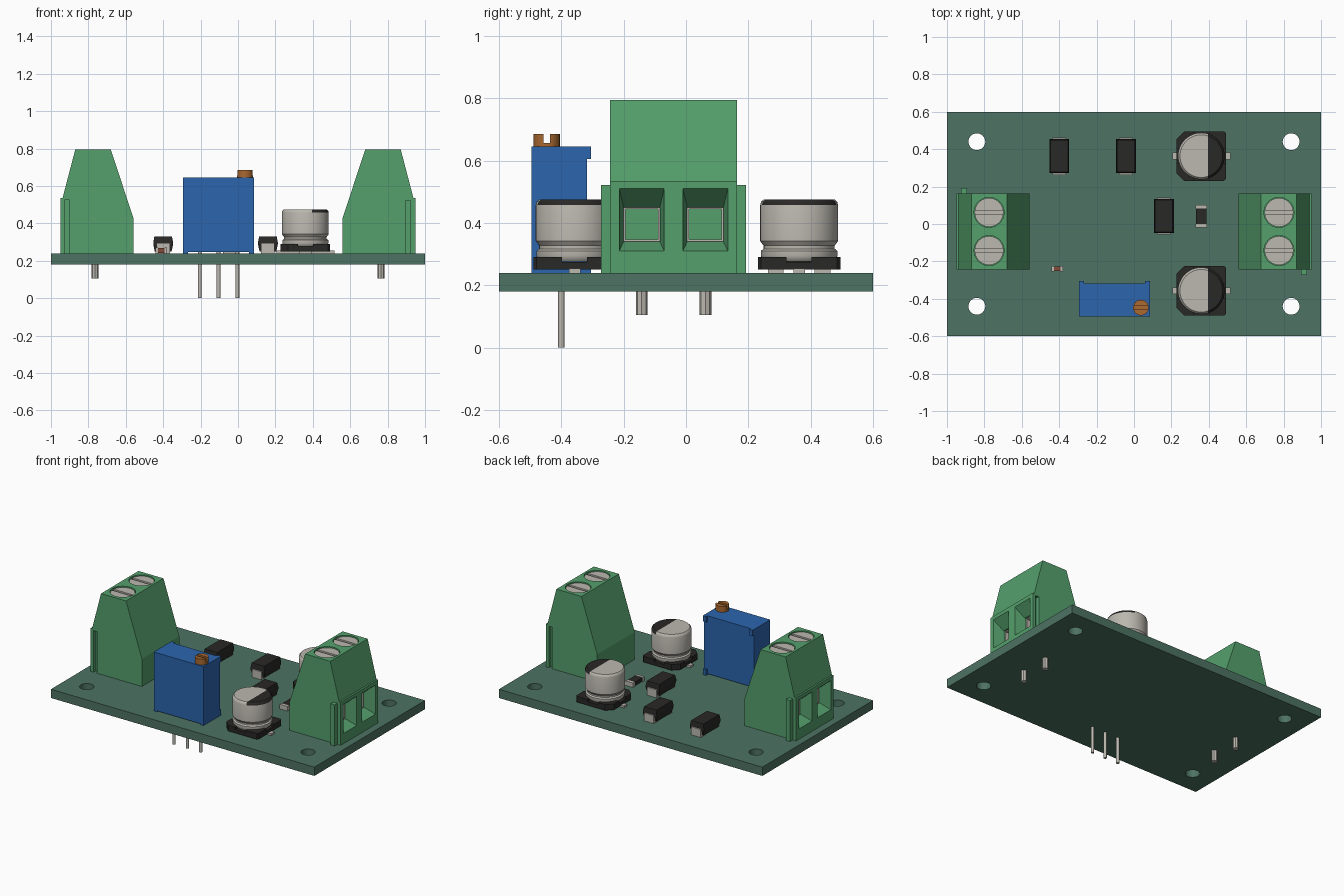
import bpy, bmesh, math
from mathutils import Vector

if "Cube" in bpy.data.objects:
    bpy.data.objects.remove(bpy.data.objects["Cube"])

def mat(name, r, g, b):
    m = bpy.data.materials.new(name)
    m.diffuse_color = (r, g, b, 1)
    m.use_nodes = True
    m.node_tree.nodes["Principled BSDF"].inputs["Base Color"].default_value = m.diffuse_color
    return m

BOARD = mat("board_green", 0.075, 0.17, 0.125)
GREEN = mat("terminal_green", 0.09, 0.35, 0.15)
BLUE = mat("trimmer_blue", 0.025, 0.13, 0.42)
BRASS = mat("brass", 0.40, 0.14, 0.03)
BLACK = mat("black_plastic", 0.022, 0.021, 0.02)
METAL = mat("metal", 0.50, 0.48, 0.43)
RUST = mat("rust_brown", 0.22, 0.07, 0.04)
TOP = 0.24  # upper face of the board

def finish(name, bm, material, smooth=False):
    bmesh.ops.recalc_face_normals(bm, faces=bm.faces)
    me = bpy.data.meshes.new(name)
    bm.to_mesh(me)
    bm.free()
    me.materials.append(material)
    ob = bpy.data.objects.new(name, me)
    bpy.context.collection.objects.link(ob)
    if smooth:
        bpy.ops.object.select_all(action='DESELECT')
        ob.select_set(True)
        bpy.context.view_layer.objects.active = ob
        bpy.ops.object.shade_smooth_by_angle(angle=math.radians(35))
    return ob

def loft(name, rings, material, smooth=False):
    """Skin a list of equal-length closed loops and cap both ends."""
    bm = bmesh.new()
    loops = [[bm.verts.new(p) for p in r] for r in rings]
    n = len(loops[0])
    for a, b in zip(loops, loops[1:]):
        for i in range(n):
            j = (i + 1) % n
            bm.faces.new((a[i], a[j], b[j], b[i]))
    bm.faces.new(loops[0])
    bm.faces.new(loops[-1])
    return finish(name, bm, material, smooth)

def rect(x0, x1, y0, y1, z):
    return [(x0, y0, z), (x1, y0, z), (x1, y1, z), (x0, y1, z)]

def box(name, x0, x1, y0, y1, z0, z1, material):
    return loft(name, [rect(x0, x1, y0, y1, z0), rect(x0, x1, y0, y1, z1)], material)

def lathe(name, x, y, profile, material, n=48):
    rings = [[(x + r * math.cos(2 * math.pi * i / n), y + r * math.sin(2 * math.pi * i / n), z)
              for i in range(n)] for r, z in profile]
    return loft(name, rings, material, True)

def cyl(name, x, y, r, z0, z1, material, n=32):
    return lathe(name, x, y, [(r, z0), (r, z1)], material, n)

def cut(ob, cutters):
    """Subtract the cutters, then discard them."""
    for c in cutters:
        c.hide_render = True
        m = ob.modifiers.new("cut", 'BOOLEAN')
        m.operation, m.solver, m.object = 'DIFFERENCE', 'EXACT', c
    bpy.context.view_layer.update()
    dg = bpy.context.evaluated_depsgraph_get()
    me = bpy.data.meshes.new_from_object(ob.evaluated_get(dg))
    ob.modifiers.clear()
    ob.data = me
    for c in cutters:
        bpy.data.objects.remove(c)
    return ob

# Circuit board with four mounting holes
board = box("circuit_board", -1, 1, -0.6, 0.6, 0.18, TOP, BOARD)
cut(board, [cyl("hole", sx * 0.84, sy * 0.44, 0.045, 0.1, 0.3, BOARD)
            for sx in (-1, 1) for sy in (-1, 1)])

# Screw terminal: housing with wire funnels, screw wells and a side groove
parts = []
Y0, Y1 = -0.243, 0.163
WAYS = (-0.142, 0.062)
outline = [(0.56, TOP), (0.95, TOP), (0.95, 0.535), (0.938, 0.535),
           (0.87, 0.795), (0.68, 0.795), (0.56, 0.43)]
housing = loft("terminal_housing", [[(x, y, z) for x, z in outline] for y in (Y0, Y1)], GREEN)
tools = [box("groove", 0.902, 0.927, Y1 - 0.025, Y1 + 0.1, 0.2, 0.525, GREEN)]
for y in WAYS:
    def mouth(x, hw, z0, z1):
        return [(x, y - hw, z0), (x, y + hw, z0), (x, y + hw, z1), (x, y - hw, z1)]
    tools.append(loft("funnel", [mouth(0.70, 0.058, 0.34, 0.45), mouth(0.88, 0.058, 0.34, 0.45),
                                 mouth(0.95, 0.072, 0.31, 0.51), mouth(0.97, 0.072, 0.31, 0.51)], GREEN))
    tools.append(cyl("well", 0.775, y, 0.080, 0.74, 0.85, GREEN, 40))
parts.append(cut(housing, tools))
parts.append(box("terminal_rib", 0.893, 0.925, Y0 - 0.03, Y0 + 0.005, TOP, 0.522, GREEN))
for y in WAYS:
    screw = cyl("terminal_screw", 0.775, y, 0.077, 0.735, 0.788, METAL, 40)
    cut(screw, [box("slot", 0.6, 0.95, y - 0.009, y + 0.009, 0.765, 0.85, METAL)])
    parts.append(screw)
    # Metal clamp frame inside each wire opening
    frame = box("wire_clamp", 0.78, 0.87, y - 0.058, y + 0.058, 0.34, 0.45, METAL)
    cut(frame, [box("gap", 0.7, 0.95, y - 0.052, y + 0.052, 0.346, 0.444, METAL)])
    parts.append(frame)
    parts.append(cyl("terminal_pin", 0.765, y, 0.019, 0.105, 0.26, METAL, 8))
# Second terminal is the first turned half way round
for p in parts:
    twin = p.copy()
    twin.name = p.name + "_left"
    twin.rotation_euler.z = math.pi
    twin.location.y = Y0 + Y1
    bpy.context.collection.objects.link(twin)

# Trimmer potentiometer: body, corner bumps, adjusting screw, pins
box("trimmer_body", -0.293, 0.085, -0.495, -0.318, 0.247, 0.645, BLUE)
for x0 in (-0.293, 0.06):
    box("trimmer_top_bump", x0, x0 + 0.025, -0.33, -0.304, 0.605, 0.645, BLUE)
    box("trimmer_foot_bump", x0, x0 + 0.025, -0.33, -0.304, TOP, 0.28, BLUE)
    box("trimmer_foot", x0, x0 + 0.025, -0.495, -0.32, TOP, 0.25, BLUE)
adjuster = cyl("trimmer_screw", 0.037, -0.447, 0.042, 0.64, 0.685, BRASS, 24)
cut(adjuster, [box("slot", -0.1, 0.2, -0.457, -0.437, 0.657, 0.75, BRASS)])
for x in (-0.205, -0.104, -0.003):
    cyl("trimmer_pin", x, -0.4, 0.01, 0.0, 0.26, METAL, 16)

# Electrolytic capacitors: notched base, leads, grooved can with dark half mark
def capacitor(x, y):
    h, c = 0.132, 0.04
    shape = [(-h, -h + c), (-h + c, -h), (h - 0.01, -h), (h, -h + 0.01),
             (h, h - 0.01), (h - 0.01, h), (-h + c, h), (-h, h - c)]
    base = loft("capacitor_base", [[(x + a, y + b, z) for a, b in shape] for z in (0.25, 0.29)], BLACK)
    cut(base, [box("notch", x - 0.2, x + 0.2, y - 0.04, y + 0.04, 0.275, 0.4, BLACK),
               box("notch", x - 0.04, x + 0.04, y - 0.2, y + 0.2, 0.275, 0.4, BLACK)])
    for s in (-1, 1):
        xa, xb = sorted((x + s * 0.03, x + s * 0.155))
        box("capacitor_lead", xa, xb, y - 0.018, y + 0.018, TOP, 0.254, METAL)
    can = lathe("capacitor_can", x, y, [
        (0.112, 0.276), (0.12, 0.284), (0.123, 0.295), (0.123, 0.31), (0.114, 0.317), (0.114, 0.327),
        (0.125, 0.342), (0.125, 0.457), (0.122, 0.468), (0.114, 0.475)], METAL)
    bm = bmesh.new()
    bm.from_mesh(can.data)
    near = [f for f in bm.faces if f.calc_center_median().z > 0.458]
    geom = near + list({e for f in near for e in f.edges}) + list({v for f in near for v in f.verts})
    bmesh.ops.bisect_plane(bm, geom=geom, plane_co=Vector((x + 0.036, y, 0)), plane_no=(1, 0, 0))
    for f in bm.faces:
        p = f.calc_center_median()
        if p.z > 0.458 and p.x > x + 0.036:
            f.material_index = 1
    bm.to_mesh(can.data)
    bm.free()
    can.data.materials.append(BLACK)

capacitor(0.36, 0.363)
capacitor(0.36, -0.357)

# Diodes: moulded body with tapered sides and folded end contacts
def diode(x, y):
    layers = [(0.045, 0.082, 0.25), (0.053, 0.091, 0.288), (0.053, 0.091, 0.298), (0.047, 0.086, 0.33)]
    loft("diode_body", [rect(x - a, x + a, y - b, y + b, z) for a, b, z in layers], BLACK)
    for s in (-1, 1):
        ya, yb = sorted((y + s * 0.05, y + s * 0.1))
        box("diode_foot", x - 0.036, x + 0.036, ya, yb, TOP, 0.252, METAL)
        ya, yb = sorted((y + s * 0.088, y + s * 0.1))
        box("diode_contact", x - 0.036, x + 0.036, ya, yb, TOP, 0.295, METAL)

for x, y in ((-0.4, 0.363), (-0.043, 0.363), (0.16, 0.043)):
    diode(x, y)

# Chip resistor with metal ends
box("resistor_body", 0.332, 0.388, -0.002, 0.084, 0.243, 0.268, BLACK)
for y in (-0.02, 0.082):
    box("resistor_end", 0.33, 0.39, y, y + 0.02, TOP, 0.271, METAL)

# Small brown chip with metal ends
box("small_chip_body", -0.429, -0.391, -0.252, -0.226, 0.242, 0.268, RUST)
for x in (-0.44, -0.392):
    box("small_chip_end", x, x + 0.012, -0.254, -0.224, TOP, 0.27, METAL)
